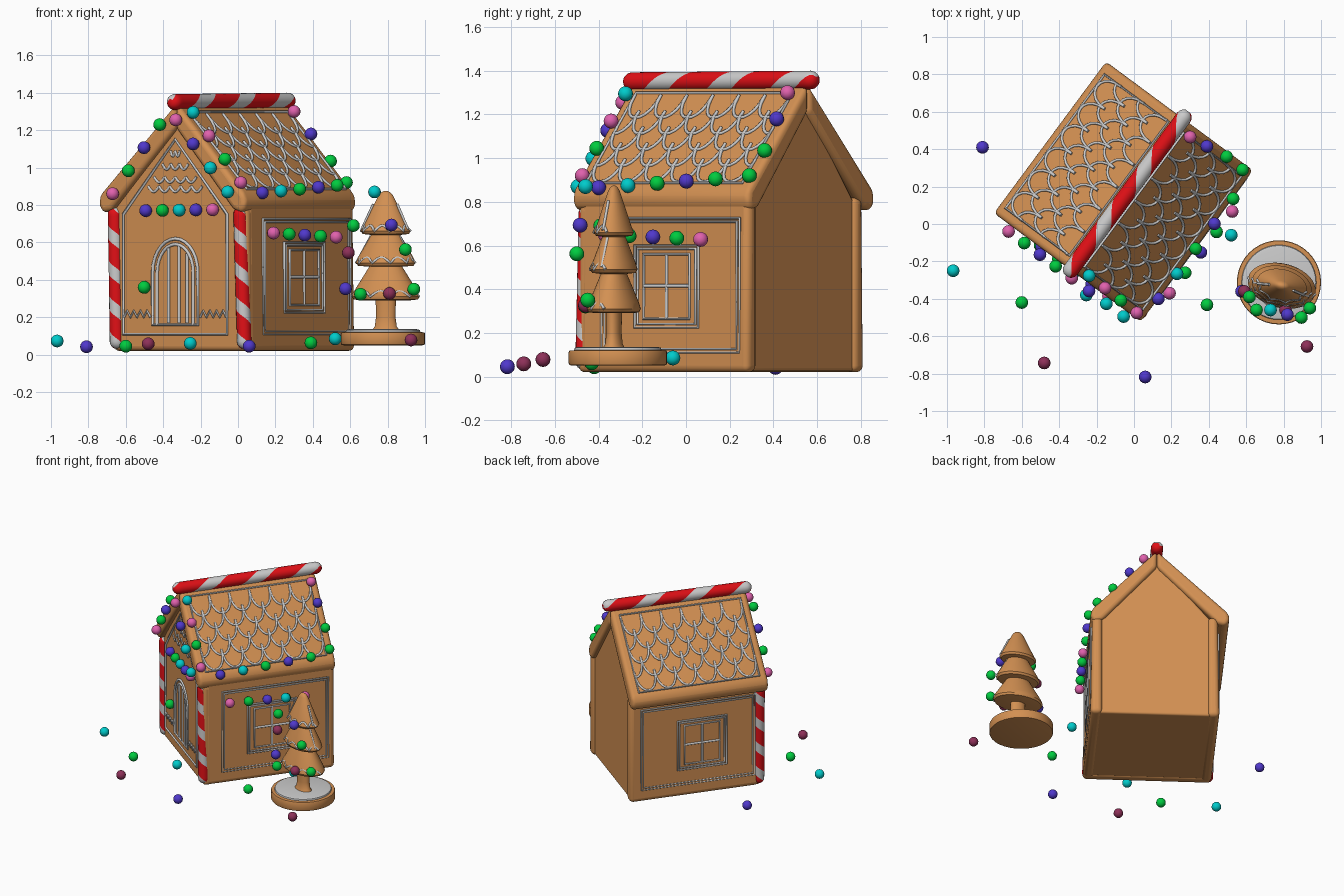
import bpy, bmesh
from math import sin, cos, pi, radians
from mathutils import Matrix, Vector

if "Cube" in bpy.data.objects:
    bpy.data.objects.remove(bpy.data.objects["Cube"])

HOUSE = Matrix.Translation((-0.06, 0.18, 0)) @ Matrix.Rotation(radians(-36.5), 4, 'Z')
TREE = Matrix.Translation((0.79, -0.33, 0)) @ Matrix.Rotation(radians(-14), 4, 'Z')
PLATE = Matrix.Translation((0.775, -0.312, 0))


def mat(name, col):
    m = bpy.data.materials.new(name)
    m.diffuse_color = (*col, 1)
    m.use_nodes = True
    m.node_tree.nodes["Principled BSDF"].inputs["Base Color"].default_value = m.diffuse_color
    return m


GINGER = mat("gingerbread", (0.65, 0.28, 0.085))
RED = mat("candy_red", (0.75, 0.005, 0.008))
WHITE = mat("candy_white", (0.6, 0.6, 0.6))
CANDY = {'g': mat("green", (0.0, 0.6, 0.05)), 'b': mat("violet", (0.08, 0.04, 0.6)),
         'c': mat("cyan", (0.0, 0.6, 0.6)), 'p': mat("pink", (0.75, 0.12, 0.42)),
         'm': mat("maroon", (0.27, 0.03, 0.1))}


def finish(name, bm, mats, matrix=Matrix(), bevel=0):
    bmesh.ops.recalc_face_normals(bm, faces=bm.faces)
    me = bpy.data.meshes.new(name)
    bm.to_mesh(me)
    bm.free()
    ob = bpy.data.objects.new(name, me)
    bpy.context.collection.objects.link(ob)
    for m in mats:
        me.materials.append(m)
    ob.matrix_world = matrix
    if bevel:
        b = ob.modifiers.new("round", 'BEVEL')
        b.width, b.segments, b.limit_method = bevel, 4, 'ANGLE'
    bpy.ops.object.select_all(action='DESELECT')
    ob.select_set(True)
    bpy.context.view_layer.objects.active = ob
    bpy.ops.object.shade_smooth_by_angle(angle=radians(40))
    return ob


def prism(name, pts, y0, y1, bevel):
    """x-z outline pushed along the depth of the house"""
    bm = bmesh.new()
    f = bm.faces.new([bm.verts.new((x, y0, z)) for x, z in pts])
    r = bmesh.ops.extrude_face_region(bm, geom=[f])
    bmesh.ops.translate(bm, vec=(0, y1 - y0, 0),
                        verts=[v for v in r['geom'] if isinstance(v, bmesh.types.BMVert)])
    return finish(name, bm, [GINGER], HOUSE, bevel)


def rings(bm, loops):
    """skin a stack of vertex rings, capped at both ends; returns side faces with column"""
    vs = [[bm.verts.new(p) for p in lp] for lp in loops]
    n, out = len(vs[0]), []
    for a, b in zip(vs, vs[1:]):
        for i in range(n):
            out.append((i, bm.faces.new((a[i], a[(i + 1) % n], b[(i + 1) % n], b[i]))))
    bm.faces.new(vs[0])
    bm.faces.new(vs[-1])
    return out


def lathe(name, prof, mats, matrix, sy=1.0, n=40):
    bm = bmesh.new()
    rings(bm, [[(r * cos(2 * pi * i / n), r * sy * sin(2 * pi * i / n), z) for i in range(n)]
               for r, z in prof])
    return finish(name, bm, mats, matrix)


def cane(name, a, b, r, pitch):
    """striped stick with rounded ends, rings twisted so stripes follow the faces"""
    a, b = Vector(a), Vector(b)
    length, n, steps = (b - a).length, 18, 60
    prof = [(r * sin(t * pi / 8), r - r * cos(t * pi / 8)) for t in range(1, 4)]
    prof = prof + [(r, r + (length - 2 * r) * k / steps) for k in range(steps + 1)] \
        + [(q, length - z) for q, z in reversed(prof)]
    bm = bmesh.new()
    side = rings(bm, [[(q * cos(2 * pi * (i / n - z / pitch)), q * sin(2 * pi * (i / n - z / pitch)), z)
                       for i in range(n)] for q, z in prof])
    for i, f in side:
        f.material_index = int(i % n < 7)
    rot = (b - a).to_track_quat('Z', 'Y').to_matrix().to_4x4()
    finish(name, bm, [RED, WHITE], HOUSE @ Matrix.Translation(a) @ rot)


def icing(name, lines, matrix=HOUSE, r=0.009):
    """piped icing: lines are (points, closed)"""
    cu = bpy.data.curves.new(name, 'CURVE')
    cu.dimensions, cu.bevel_depth, cu.bevel_resolution, cu.use_fill_caps = '3D', r, 2, True
    for pts, closed in lines:
        s = cu.splines.new('POLY')
        s.points.add(len(pts) - 1)
        for p, q in zip(s.points, pts):
            p.co = (*q, 1)
        s.use_cyclic_u = closed
    ob = bpy.data.objects.new(name, cu)
    bpy.context.collection.objects.link(ob)
    ob.matrix_world = matrix
    bpy.ops.object.select_all(action='DESELECT')
    ob.select_set(True)
    bpy.context.view_layer.objects.active = ob
    bpy.ops.object.convert(target='MESH')
    bpy.ops.object.shade_smooth_by_angle(angle=radians(50))


# House shell: core, front gable, side walls
L, R, MID = -0.40, 0.485, 0.03
prism("house_core", [(L + .03, .025), (R - .03, .025), (R - .03, .78), (MID, 1.26), (L + .03, .78)], -.44, .475, .015)
prism("front_wall", [(L - .005, .02), (R + .01, .02), (R, .78), (MID, 1.26), (L, .78)], -.478, -.40, .025)
for nm, x, s in (("left_wall", L, -1), ("right_wall", R, 1)):
    prism(nm, [(x + .012 * s, .02), (x - .07 * s, .02), (x - .07 * s, .82), (x, .82)], -.465, .493, .03)

# Roof slabs with scale icing
RZ, EZ = 1.345, 0.855
for nm, ex, s in (("left_roof", -0.475, -1), ("right_roof", 0.49, 1)):
    prism(nm, [(MID, RZ), (ex, EZ), (ex + .01 * s, .80), (ex - .02 * s, .755),
               (ex - .08 * s, .775), (MID, 1.21)], -.508, .50, .035)
    nrm = Vector(((RZ - EZ) * s, 0, abs(ex - MID))).normalized() * .003

    def on_roof(u, v):
        return Vector((MID + (ex - MID) * v, u, RZ + (EZ - RZ) * v)) + nrm
    lines = [([on_roof(-.45, .1), on_roof(.44, .1), on_roof(.44, .94), on_roof(-.45, .94)], True)]
    w, h = .89 / 6, .21
    for row in range(5):
        v0 = .12 + row * .15
        for c in range(6 if row % 2 == 0 else 7):
            u0 = -.45 + w * (c + .5 - .5 * (row % 2))
            arc = [(u0 - w / 2 * cos(pi * k / 10), v0 + h * sin(pi * k / 10) ** .8) for k in range(11)]
            arc = [on_roof(u, v) for u, v in arc if -.452 <= u <= .442]
            lines.append((arc, False))
    icing(nm + "_icing", lines, r=.0075)

# Side wall icing: border and window (x plane, border start, border end, window centre)
for nm, x, y0, y1, c in (("left", L - .008, -.43, .41, -.04), ("right", R + .007, -.34, .445, .03)):
    def rect(a, b, e, d):
        return ([(x, a, e), (x, b, e), (x, b, d), (x, a, d)], True)
    icing(nm + "_wall_icing", [rect(y0, y1, .11, .725), rect(y0 + .016, y1 - .016, .126, .709)], r=.007)
    icing(nm + "_window", [rect(c - .18, c + .18, .225, .60), rect(c - .165, c + .165, .24, .585),
                           rect(c - .13, c + .13, .265, .56),
                           ([(x, c, .265), (x, c, .56)], False),
                           ([(x, c - .13, .415), (x, c + .13, .415)], False)], r=.008)

# Front icing: border, arched door, gable scallops, grass
FY, CX = -.479, .012


def front(pts):
    return [(CX + x, FY, z) for x, z in pts]


def arch(w, z0, z1, top):
    return front([(-w, z0)] + [(-w * cos(pi * k / 14), z1 + top * sin(pi * k / 14))
                               for k in range(15)] + [(w, z0)])


icing("front_border", [(front([(-.345, .11), (.345, .11), (.345, .75), (.0, 1.15), (-.345, .75)]), True)])
planks = [(front([(x, .17), (x, z)]), False) for x, z in ((-.045, .57), (.025, .59), (.08, .54))]
icing("door", [(arch(.15, .16, .44, .18), True), (arch(.12, .16, .44, .15), False)] + planks, r=.009)
scallops = []
for z, n in ((1.09, 2), (1.02, 3), (.95, 4), (.90, 5)):
    half = (1.13 - z) * .78
    for c in range(n):
        scallops.append((front([(-half + 2 * half * (c + k / 6) / n, z - .03 * sin(pi * k / 6))
                                for k in range(7)]), False))
icing("gable_scallops", scallops, r=.007)
icing("grass", [(front([(s * (.165 + .022 * k), .20 + .035 * (k % 2)) for k in range(9)]), False)
                for s in (-1, 1)], r=.007)

# Candy canes
cane("ridge_cane", (MID, -.55, 1.35), (MID, .55, 1.358), .043, .36)
cane("left_cane", (-.385, -.465, .03), (-.40, -.465, .79), .039, .19)
cane("right_cane", (.462, -.465, .03), (.435, -.465, .79), .039, .19)

# Tree on its plate
lathe("tree_plate", [(.21, .05), (.222, .053), (.225, .06), (.225, .112), (.222, .119), (.19, .121)], [GINGER], PLATE)
lathe("plate_icing", [(.19, .115), (.2, .122), (.197, .132), (.18, .136)], [], PLATE)
lathe("tree", [(.08, .125), (.06, .15), (.053, .2), (.055, .29), (.13, .29), (.175, .295), (.185, .31),
               (.172, .34), (.09, .47), (.15, .475), (.163, .49), (.15, .52), (.08, .64), (.125, .645),
               (.137, .66), (.12, .69), (.04, .85), (.025, .867), (.008, .875)], [GINGER], TREE, .64)
trim = []
for r, z in ((.185, .31), (.163, .49), (.137, .66)):
    pts = []
    for k in range(41):
        a, up = pi + pi * k / 40, abs(sin(pi * k / 8))
        q = r - .022 * up
        pts.append((q * cos(a), q * .64 * sin(a), z + .03 * up))
    trim.append((pts, False))
    for s in (-1, 1):
        trim.append(([(s * r * .93, -.02, z + .01), (s * r * .48, -.01, z + .145)], False))
icing("tree_icing", trim, TREE, .007)

# Candy balls
placed = {k: [] for k in CANDY}


def balls(colours, pts, m=Matrix()):
    for c, p in zip(colours, pts):
        placed[c].append(m @ Vector(p))


def row(a, b, n):
    return [Vector(a).lerp(Vector(b), k / (n - 1)) for k in range(n)]


balls("cbgmcbgcm", [(-.967, -.25, .073), (-.81, .41, .042), (-.6, -.42, .045), (-.48, -.743, .058),
                    (-.255, -.38, .06), (.06, -.818, .045), (.39, -.432, .063), (.52, -.06, .085), (.925, -.655, .078)])
balls("bgcbp", row((-.17, -.5, .77), (.275, -.5, .775), 5), HOUSE)
balls("g", [(-.18, -.5, .36)], HOUSE)
balls("pgbg", row((-.36, -.54, .86), (-.047, -.54, 1.23), 4), HOUSE)
balls("pbcc", row((.06, -.54, 1.255), (.405, -.54, .87), 4), HOUSE)
balls("cpgp", row((-.24, -.277, 1.295), (.015, -.475, .92), 4))
balls("bcgbg", row((.13, -.40, .865), (.53, .135, .905), 5))
balls("pbgg", [(.3, .465, 1.3), (.39, .415, 1.18), (.495, .36, 1.035), (.58, .29, .92)])
balls("pgbgp", row((.19, -.37, .65), (.525, .067, .628), 5))
balls("cbggmbgmg", [(.73, -.46, .87), (.82, -.485, .693), (.617, -.39, .69), (.895, -.5, .562), (.59, -.36, .545),
                    (.575, -.36, .352), (.655, -.46, .323), (.81, -.46, .327), (.94, -.45, .35)])
for key, pts in placed.items():
    bm = bmesh.new()
    for p in pts:
        bmesh.ops.create_uvsphere(bm, u_segments=16, v_segments=10, radius=.034, matrix=Matrix.Translation(p))
    finish(CANDY[key].name.split('.')[0] + "_balls", bm, [CANDY[key]])
